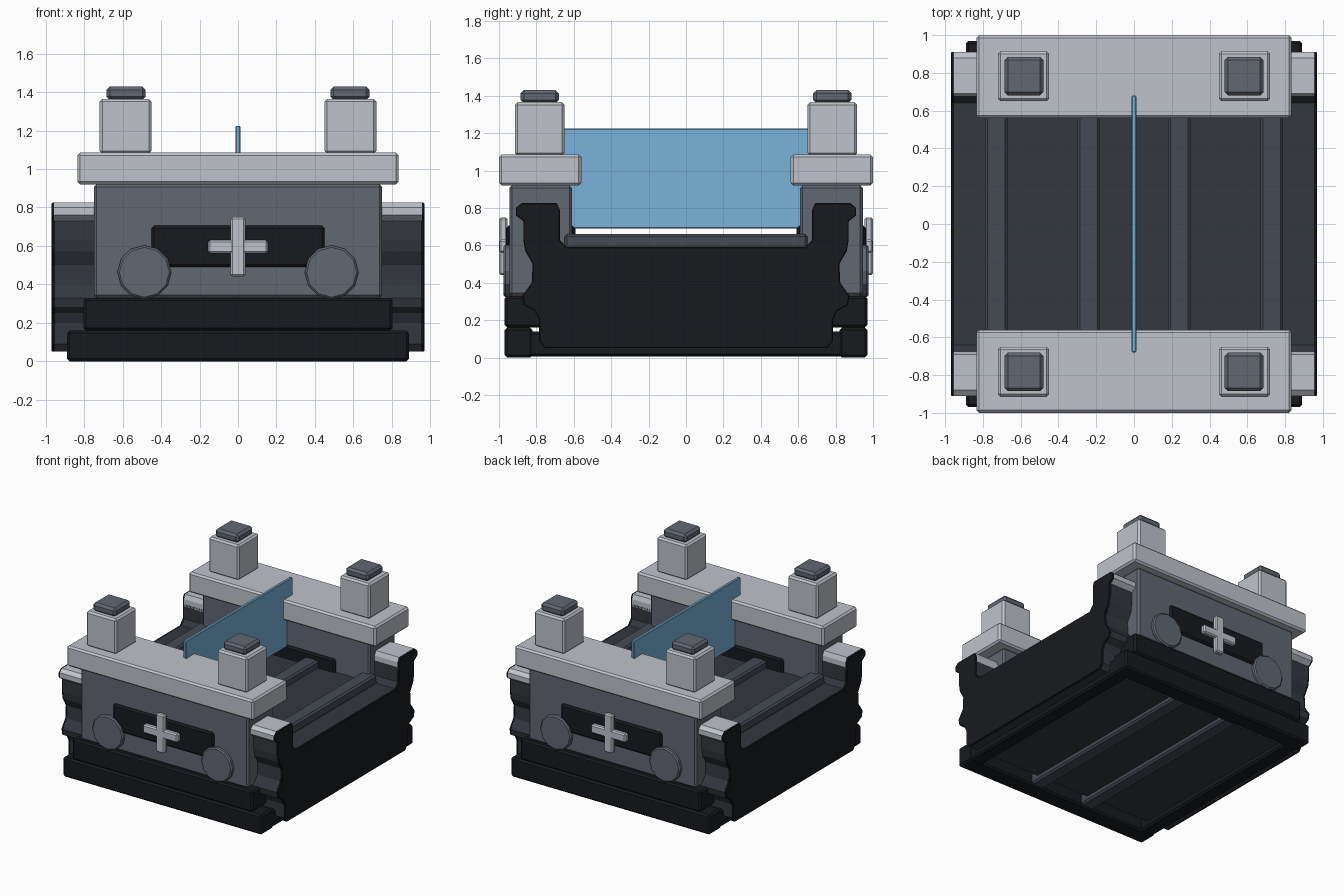
import bpy, bmesh, math
from mathutils import Matrix

if "Cube" in bpy.data.objects:
    bpy.data.objects.remove(bpy.data.objects["Cube"])


def mat(name, *rgba):
    m = bpy.data.materials.new(name)
    m.diffuse_color = rgba
    m.use_nodes = True
    m.node_tree.nodes["Principled BSDF"].inputs["Base Color"].default_value = m.diffuse_color
    return m


LIGHT = mat("light_grey", 0.52, 0.55, 0.60, 1)
SLATE = mat("slate", 0.12, 0.135, 0.17, 1)
BLACK = mat("black", 0.009, 0.010, 0.013, 1)
DARK = mat("dark_grey", 0.033, 0.039, 0.048, 1)
RAIL = mat("rail_grey", 0.06, 0.068, 0.09, 1)
BLUE = mat("blue_glass", 0.19, 0.45, 0.70, 0.7)


def finish(name, bm, material, bevel):
    bmesh.ops.recalc_face_normals(bm, faces=bm.faces[:])
    me = bpy.data.meshes.new(name)
    bm.to_mesh(me)
    bm.free()
    me.materials.append(material)
    ob = bpy.data.objects.new(name, me)
    bpy.context.collection.objects.link(ob)
    if bevel:
        b = ob.modifiers.new("bevel", 'BEVEL')
        b.width, b.segments = bevel, 1
        b.limit_method, b.angle_limit = 'ANGLE', math.radians(50)
    return ob


def box(name, x, y, z, material, bevel=0.014):
    """Box from (min, max) ranges."""
    bm = bmesh.new()
    bmesh.ops.create_cube(bm, size=1)
    for v in bm.verts:
        for i, r in enumerate((x, y, z)):
            v.co[i] = (r[0] + r[1]) / 2 + v.co[i] * (r[1] - r[0])
    return finish(name, bm, material, bevel)


def prism(name, pts, x0, x1, material, bevel=0.0):
    """Extrude a (y, z) outline along x."""
    bm = bmesh.new()
    f = bm.faces.new([bm.verts.new((x0, y, z)) for y, z in pts])
    r = bmesh.ops.extrude_face_region(bm, geom=[f])
    verts = [g for g in r["geom"] if isinstance(g, bmesh.types.BMVert)]
    bmesh.ops.translate(bm, verts=verts, vec=(x1 - x0, 0, 0))
    return finish(name, bm, material, bevel)


def span(s, a, b):
    return tuple(sorted((s * a, s * b)))


# Wavy hull section, half outline from bottom to inner floor
lower = [(.755, .05), (.785, .09), (.785, .20), (.81, .25), (.865, .28), (.875, .33),
         (.825, .40), (.82, .50), (.86, .57), (.87, .63), (.87, .73)]
crest = [(.91, .76), (.91, .80), (.88, .825), (.69, .825), (.675, .79)]
inner = [(.675, .63), (.64, .59)]


def mirrored(half):
    return half + [(-y, z) for y, z in reversed(half)]


prism("hull_body", mirrored(lower + [(.87, .75), (.675, .75)] + inner), -.955, .955, DARK)
for s in (-1, 1):
    prism("hull_end_plate", mirrored(lower + crest + inner), s * .952, s * .97, BLACK, 0.005)
    prism("hull_top_strip", [(s * y, z) for y, z in [(.872, .73)] + crest + [(.675, .73)]],
          -.956, .956, LIGHT)

# Floor and rails
box("floor_panel", (-.79, .79), (-.65, .65), (.56, .60), DARK, 0)
for x in (-.73, -.24, .24, .73):
    box("floor_rail", (x - .06, x + .06), (-.65, .65), (.57, .66), RAIL)
for x in (-.24, .24):
    box("underside_beam", (x - .06, x + .06), (-.88, .88), (.01, .10), RAIL)

# Base frame
for s in (-1, 1):
    box("base_side_bar", span(s, .76, .885), (-.9, .9), (.005, .14), BLACK)
    box("base_end_bar", (-.89, .89), span(s, .82, .97), (0, .16), BLACK)
    box("base_upper_bar", (-.805, .805), span(s, .70, .97), (.16, .33), BLACK)

# End walls with their trim
for s in (-1, 1):
    box("end_wall", (-.75, .75), span(s, .61, .945), (.33, .92), SLATE)
    box("wall_inset", (-.45, .45), span(s, .592, .963), (.49, .705), BLACK)
    box("wall_cap", (-.835, .835), span(s, .56, 1.0), (.92, 1.085), LIGHT)
    box("cross_upright", (-.038, .038), span(s, .955, 1.0), (.44, .75), LIGHT, .01)
    box("cross_bar", (-.155, .155), span(s, .955, .998), (.56, .63), LIGHT, .01)
    for t in (-1, 1):
        box("tower", span(t, .45, .72), span(s, .65, .915), (1.08, 1.365), LIGHT)
        box("tower_knob", span(t, .48, .685), span(s, .68, .885), (1.36, 1.43), SLATE, .018)
        bm = bmesh.new()
        bmesh.ops.create_cone(bm, cap_ends=True, segments=12, radius1=.14, radius2=.14, depth=.06,
                              matrix=Matrix.Translation((t * .487, s * .945, .463))
                              @ Matrix.Rotation(math.pi / 2, 4, 'X'))
        finish("wall_disc", bm, SLATE, .01)

# Central translucent divider
box("divider_panel", (-.013, .013), (-.68, .68), (.69, 1.225), BLUE, .005)
